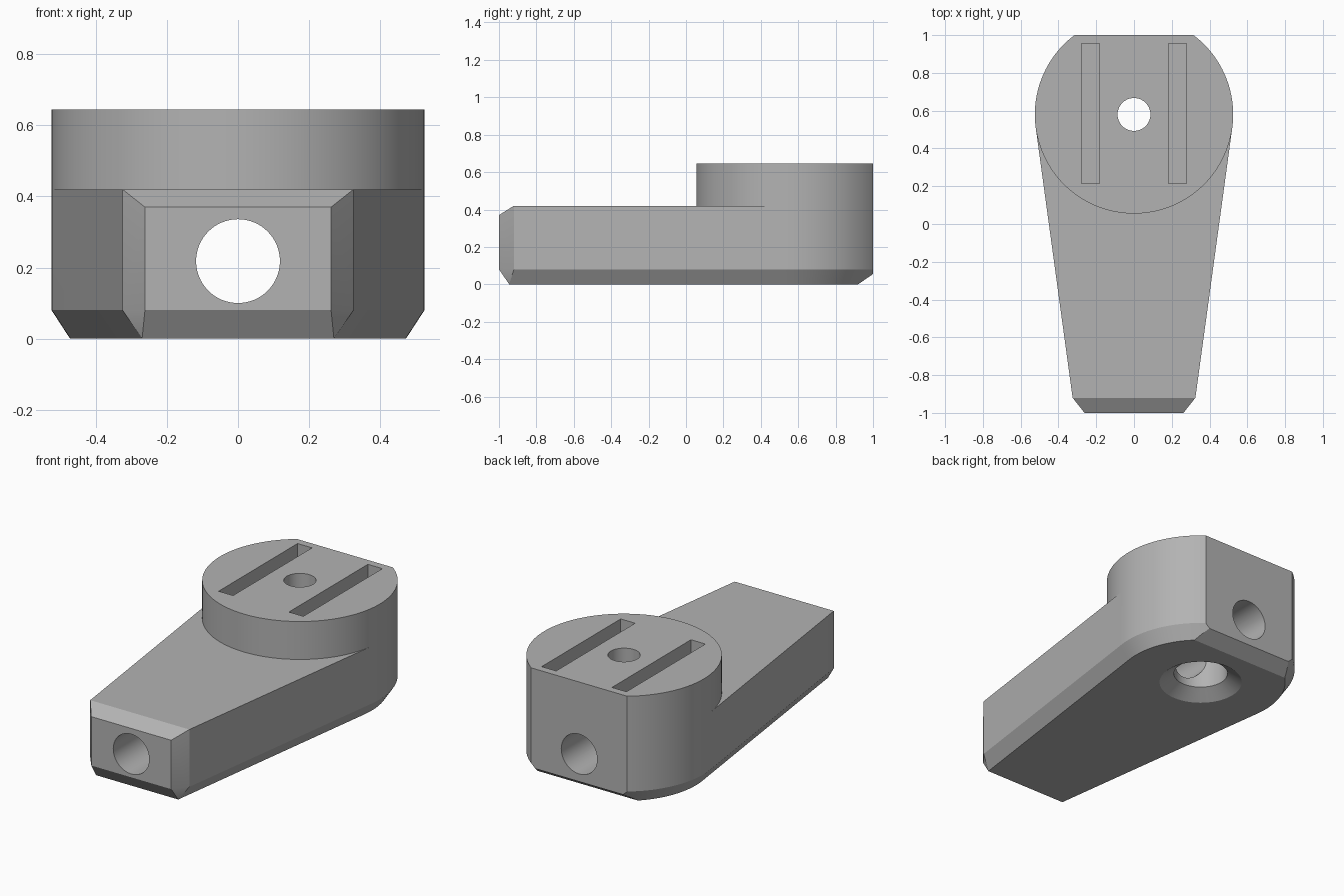
import bpy, bmesh, math
from mathutils import Vector

if "Cube" in bpy.data.objects:
    bpy.data.objects.remove(bpy.data.objects["Cube"])

CY, R, INSET = 0.58, 0.525, 0.052      # drum centre, drum radius, bottom bevel
BODY_TOP, DRUM_TOP = 0.42, 0.645
TAN = math.radians(-7.8)               # where the tapered sides meet the drum
N = 72

grey = bpy.data.materials.new("grey plastic")
grey.diffuse_color = (0.45, 0.45, 0.45, 1)
grey.use_nodes = True
grey.node_tree.nodes["Principled BSDF"].inputs["Base Color"].default_value = grey.diffuse_color


def arc(r, a0, a1, n):
    return [(r * math.cos(a0 + (a1 - a0) * i / n),
             CY + r * math.sin(a0 + (a1 - a0) * i / n)) for i in range(n + 1)]


def loft(name, rings, cuts=()):
    """Closed solid through (z, outline) rings, trimmed by (point, normal) planes."""
    bm = bmesh.new()
    vs = [[bm.verts.new((x, y, z)) for x, y in pts] for z, pts in rings]
    n = len(vs[0])
    for a, b in zip(vs, vs[1:]):
        for i in range(n):
            j = (i + 1) % n
            bm.faces.new((a[i], a[j], b[j], b[i]))
    bm.faces.new(vs[0][::-1])
    bm.faces.new(vs[-1])
    bmesh.ops.remove_doubles(bm, verts=bm.verts[:], dist=1e-5)
    for co, no in cuts:
        res = bmesh.ops.bisect_plane(bm, geom=bm.verts[:] + bm.edges[:] + bm.faces[:],
                                     plane_co=co, plane_no=Vector(no).normalized(),
                                     clear_outer=True)
        edges = [e for e in res["geom_cut"] if isinstance(e, bmesh.types.BMEdge)]
        bmesh.ops.contextual_create(bm, geom=edges)
    bmesh.ops.recalc_face_normals(bm, faces=bm.faces[:])
    me = bpy.data.meshes.new(name)
    bm.to_mesh(me)
    bm.free()
    me.materials.append(grey)
    ob = bpy.data.objects.new(name, me)
    bpy.context.collection.objects.link(ob)
    return ob


def box(name, x0, x1, y0, y1, z0, z1):
    pts = [(x0, y0), (x1, y0), (x1, y1), (x0, y1)]
    return loft(name, [(z0, pts), (z1, pts)])


def combine(target, tool, op):
    m = target.modifiers.new(tool.name, "BOOLEAN")
    m.object, m.operation, m.solver = tool, op, "EXACT"
    bpy.context.view_layer.objects.active = target
    bpy.ops.object.modifier_apply(modifier=m.name)
    bpy.data.objects.remove(tool)


# Tapered arm with a rounded back; the bottom ring is inset for the bevel
back_arc = arc(R, TAN, math.pi - TAN, N)
outer = [(-0.325, -0.92), (-0.262, -1), (0.262, -1), (0.325, -0.92)] + back_arc
inner = ([(-0.27, -0.945)] * 2 + [(0.27, -0.945)] * 2
         + arc(R - INSET, TAN, math.pi - TAN, N))
back_cut = ((0, 1, 0), (0, 1, 0))
body = loft("bracket_body", [(0, inner), (0.08, outer), (BODY_TOP, outer)], [
    back_cut,
    ((0, 1, 0.055), (0, 0.055, -0.08)),          # bottom back bevel
    ((0, -1, 0.37), (0, -0.05, 0.08)),           # top front bevel
])

# Raised drum, flush with the rounded back
circle = back_arc + arc(R, math.pi - TAN, 2 * math.pi + TAN, 60)[1:-1]
drum = loft("drum", [(BODY_TOP, circle), (DRUM_TOP, circle)], [back_cut])
combine(body, drum, "UNION")


# Vertical bolt hole with a wide countersunk pocket from below
def ring(r):
    return arc(r, 0, 2 * math.pi, 64)[:-1]


combine(body, loft("bolt_hole", [(-0.1, ring(0.087)), (0.8, ring(0.087))]), "DIFFERENCE")
combine(body, loft("pocket", [(-0.055, ring(0.31)), (0.055, ring(0.15)),
                              (0.40, ring(0.15))]), "DIFFERENCE")

# Long hole running front to back
bpy.ops.mesh.primitive_cylinder_add(vertices=64, radius=0.118, depth=2.4,
                                    location=(0, 0, 0.218),
                                    rotation=(math.pi / 2, 0, 0))
bore = bpy.context.object
bore.name = "long_bore"
bore.data.materials.append(grey)
combine(body, bore, "DIFFERENCE")

# Two slots in the drum top
for s in (-1, 1):
    xs = sorted((s * 0.183, s * 0.278))
    combine(body, box("slot", xs[0], xs[1], 0.215, 0.955, 0.48, 0.8), "DIFFERENCE")

bpy.ops.object.select_all(action="DESELECT")
body.select_set(True)
bpy.context.view_layer.objects.active = body
bpy.ops.object.shade_smooth_by_angle(angle=math.radians(25))
